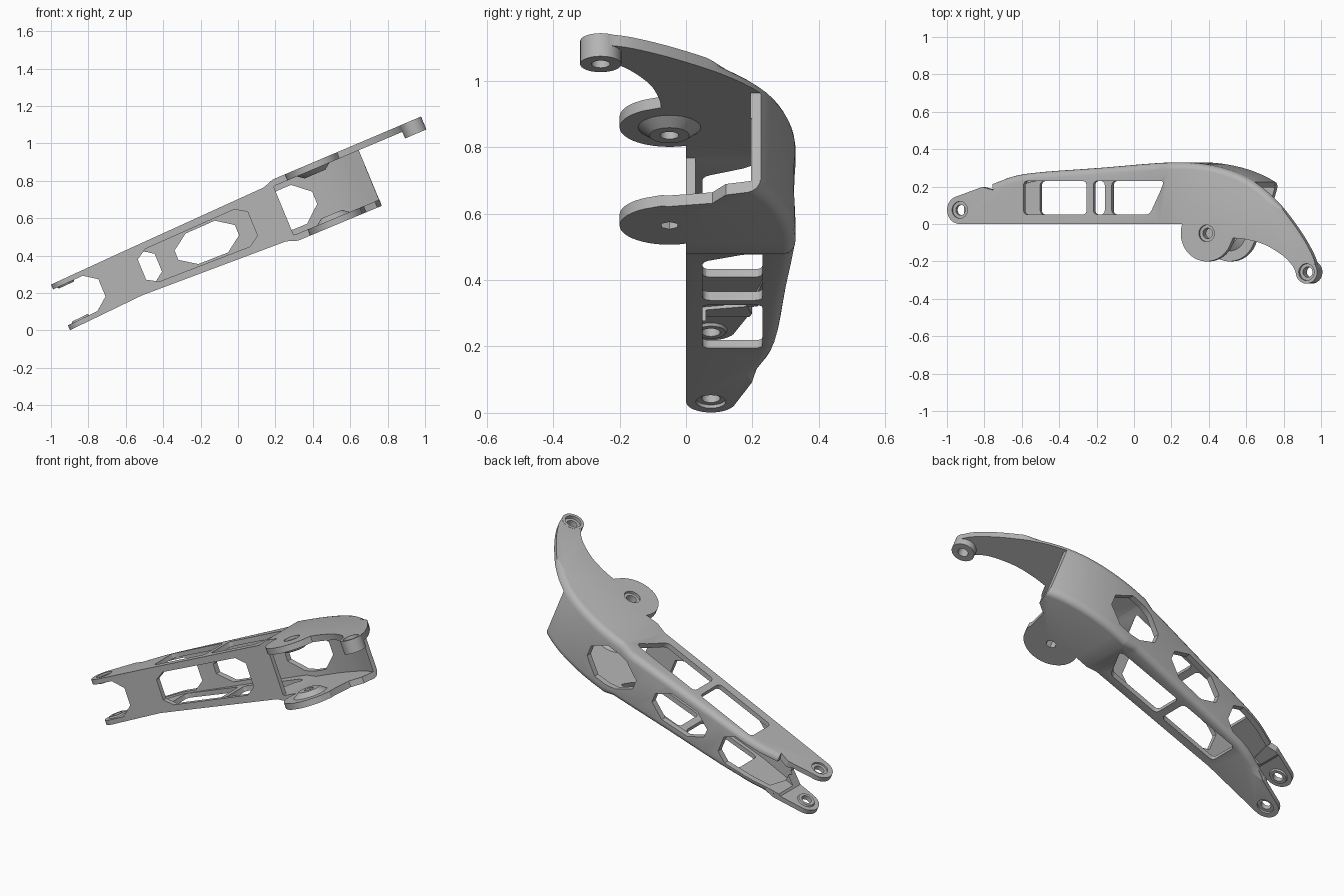
import bpy, bmesh, math
from mathutils import Vector

old = bpy.data.objects.get("Cube")
if old:
    bpy.data.objects.remove(old)

# Local frame: u along the link, y depth, w across the link (later tilted)
TILT = math.radians(22.5)
HALF, INNER = 0.15, 0.12
FORK, LUG, TIP = (-0.755, 0.075), (0.70, -0.05), (1.28, -0.257)


def make(name, bm):
    bmesh.ops.recalc_face_normals(bm, faces=bm.faces)
    mesh = bpy.data.meshes.new(name)
    bm.to_mesh(mesh)
    bm.free()
    ob = bpy.data.objects.new(name, mesh)
    bpy.context.collection.objects.link(ob)
    return ob


def prism(pts, lo, hi, along_y=False, rounding=0.0):
    """Extrude an outline across w, or along y for wall openings."""
    bm = bmesh.new()
    put = (lambda p, h: (p[0], h, p[1])) if along_y else (lambda p, h: (p[0], p[1], h))
    a = [bm.verts.new(put(p, lo)) for p in pts]
    b = [bm.verts.new(put(p, hi)) for p in pts]
    bm.faces.new(a)
    bm.faces.new(b[::-1])
    n = len(pts)
    for i in range(n):
        bm.faces.new((a[i], b[i], b[(i + 1) % n], a[(i + 1) % n]))
    bmesh.ops.recalc_face_normals(bm, faces=bm.faces)
    if rounding:
        sides = [bm.edges.get((a[i], b[i])) for i in range(n)]
        bmesh.ops.bevel(bm, geom=sides, offset=rounding, segments=3,
                        profile=0.5, affect='EDGES')
    return bm


def cone(center, r1, r2, w1, w2, n=32):
    bm = bmesh.new()
    lo, hi = [], []
    for i in range(n):
        t = math.tau * i / n
        d = Vector((math.cos(t), math.sin(t), 0))
        c = Vector((*center, 0))
        lo.append(bm.verts.new(c + d * r1 + Vector((0, 0, w1))))
        hi.append(bm.verts.new(c + d * r2 + Vector((0, 0, w2))))
    bm.faces.new(lo)
    bm.faces.new(hi)
    for i in range(n):
        j = (i + 1) % n
        bm.faces.new((lo[i], lo[j], hi[j], hi[i]))
    return bm


def arc(c, r, a0, a1, n):
    out = []
    for i in range(n + 1):
        t = math.radians(a0 + (a1 - a0) * i / n)
        out.append((c[0] + r * math.cos(t), c[1] + r * math.sin(t)))
    return out


def smooth(pts, steps=4):
    """Catmull-Rom curve through the points."""
    p = [Vector(q) for q in pts]
    p = [2 * p[0] - p[1]] + p + [2 * p[-1] - p[-2]]
    out = []
    for i in range(1, len(p) - 2):
        for k in range(steps):
            t = k / steps
            a, b, c, d = p[i - 1:i + 3]
            out.append(tuple(0.5 * (2 * b + (c - a) * t + (2 * a - 5 * b + 4 * c - d) * t * t
                                    + (3 * b - a - 3 * c + d) * t ** 3)))
    return out + [tuple(p[-2])]


def boolean(target, bm, op='DIFFERENCE'):
    tool = make("cutter", bm)
    tool.hide_render = True
    mod = target.modifiers.new("cut", 'BOOLEAN')
    mod.operation, mod.object, mod.solver = op, tool, 'EXACT'
    bpy.context.view_layer.objects.active = target
    bpy.ops.object.modifier_apply(modifier=mod.name)
    bpy.data.objects.remove(tool)


# Side outline: fork end, arched back, curved arm, lug disc
back = smooth([(-0.787, 0.143), (-0.57, 0.215), (-0.38, 0.268), (0.054, 0.3), (0.487, 0.33),
               (0.725, 0.312), (0.92, 0.25), (1.08, 0.14), (1.22, -0.02), (1.31, -0.16),
               (1.34, -0.25)])
under = smooth([(1.218, -0.262), (1.20, -0.225), (1.144, -0.17), (1.036, -0.11),
                (0.927, -0.082), (0.853, -0.075)])
outline = (arc(FORK, 0.075, 270, 125, 12) + back + arc(TIP, 0.06, -10, -170, 12)
           + under + arc(LUG, 0.15, -20, -200, 24) + [(0.555, 0)])
bm = prism(outline, -HALF, HALF)

# Rounded edges along the back
rim = [e for e in bm.edges
       if abs(e.verts[0].co.z - e.verts[1].co.z) < 1e-5
       and all(v.co.y > 0.1 and v.co.x > -0.62 for v in e.verts)]
bmesh.ops.bevel(bm, geom=rim, offset=0.035, segments=4, profile=0.5, affect='EDGES')
link = make("leg_link", bm)

# Hollow between the two cheeks, leaving a front and a back wall
inside = [(u, y - 0.035) for u, y in back if -0.6 < u < 0.95]
cavity = [(-0.6, 0.028), (0.47, 0.028), (0.47, -0.6), (1.6, -0.6), (1.6, 0.6), (0.965, 0.6),
          (0.965, 0.195)] + inside[::-1]
boolean(link, prism(cavity, -INNER, INNER))

# The arm belongs to the upper cheek only
arm_end = [(0.85, -0.05), (0.875, 0.08), (0.94, 0.12), (0.965, 0.2), (0.985, 0.5),
           (1.6, 0.5), (1.6, -0.5), (0.9, -0.5), (0.853, -0.075)]
boolean(link, prism(arm_end, -0.3, 0.05))


def octagon(u0, u1, half, cu, cw):
    return [(u0 + cu, -half), (u1 - cu, -half), (u1, cw - half), (u1, half - cw),
            (u1 - cu, half), (u0 + cu, half), (u0, half - cw), (u0, cw - half)]


# Fork notch, front wall opening, back wall openings
boolean(link, prism(octagon(-1.2, -0.585, INNER - 0.002, 0.07, 0.06), -0.2, 0.6, True))
boolean(link, prism(octagon(-0.35, 0.29, 0.108, 0.06, 0.04), -0.2, 0.06, True))
boolean(link, prism(octagon(-1.1, -0.255, 0.108, 0.06, 0.05), 0.06, 0.6, True))
for u0, u1 in ((-0.15, 0.2), (0.33, 0.65)):
    boolean(link, prism(octagon(u0, u1, 0.095, 0.09, 0.065), 0.1, 0.6, True))

# Windows through both cheeks
for window in ([(-0.38, 0.05), (-0.01, 0.05), (-0.01, 0.23), (-0.38, 0.23)],
               [(0.03, 0.05), (0.36, 0.05), (0.45, 0.23), (0.03, 0.23)]):
    boolean(link, prism(window, -0.4, 0.4, False, 0.022))

# Pivot bosses: inner cones on fork and lugs, thick eye on the arm tip
for side in (-1, 1):
    boolean(link, cone(LUG, 0.11, 0.06, side * 0.13, side * 0.098), 'UNION')
    boolean(link, cone(FORK, 0.055, 0.045, side * 0.13, side * 0.108), 'UNION')
boolean(link, cone(TIP, 0.062, 0.062, 0.088, 0.1505), 'UNION')

# Pivot holes with counterbores; the lower lug hole is hexagonal
for side in (-1, 1):
    for c in (FORK, LUG):
        n = 6 if side < 0 and c == LUG else 24
        boolean(link, cone(c, 0.028, 0.028, side * 0.06, side * 0.2, n))
        if n > 6:
            boolean(link, cone(c, 0.045, 0.045, side * 0.138, side * 0.2))
boolean(link, cone(TIP, 0.028, 0.028, 0.05, 0.2, 24))
boolean(link, cone(TIP, 0.045, 0.045, 0.135, 0.2))

# Taper and flare across the width, then tilt into place
stations = [(-0.83, 0.477, 0.132), (-0.4, 0.4975, 0.128), (0.42, 0.4975, 0.156),
            (0.48, 0.4975, 0.177), (1.4, 0.502, 0.18)]


def width_at(u):
    u = min(max(u, stations[0][0]), stations[-1][0])
    for (a, c0, h0), (b, c1, h1) in zip(stations, stations[1:]):
        if u <= b:
            t = (u - a) / (b - a)
            return c0 + (c1 - c0) * t, h0 + (h1 - h0) * t


bm = bmesh.new()
bm.from_mesh(link.data)
for u, _, _ in stations[1:-1]:
    bmesh.ops.bisect_plane(bm, geom=bm.verts[:] + bm.edges[:] + bm.faces[:],
                           plane_co=(u, 0, 0), plane_no=(1, 0, 0), dist=1e-5)
cos_t, sin_t = math.cos(TILT), math.sin(TILT)
for v in bm.verts:
    u, y, w = v.co
    mid, half = width_at(u)
    w = mid + w * half / HALF
    v.co = (cos_t * u - sin_t * w, y, sin_t * u + cos_t * w)
bm.to_mesh(link.data)
bm.free()

# Grey metal
grey = bpy.data.materials.new("grey_metal")
grey.use_nodes = True
color = (0.46, 0.46, 0.46, 1)
grey.diffuse_color = color
grey.node_tree.nodes["Principled BSDF"].inputs["Base Color"].default_value = color
link.data.materials.clear()
link.data.materials.append(grey)
for poly in link.data.polygons:
    poly.material_index = 0

bpy.ops.object.select_all(action='DESELECT')
link.select_set(True)
bpy.context.view_layer.objects.active = link
bpy.ops.object.shade_smooth_by_angle(angle=math.radians(30))
